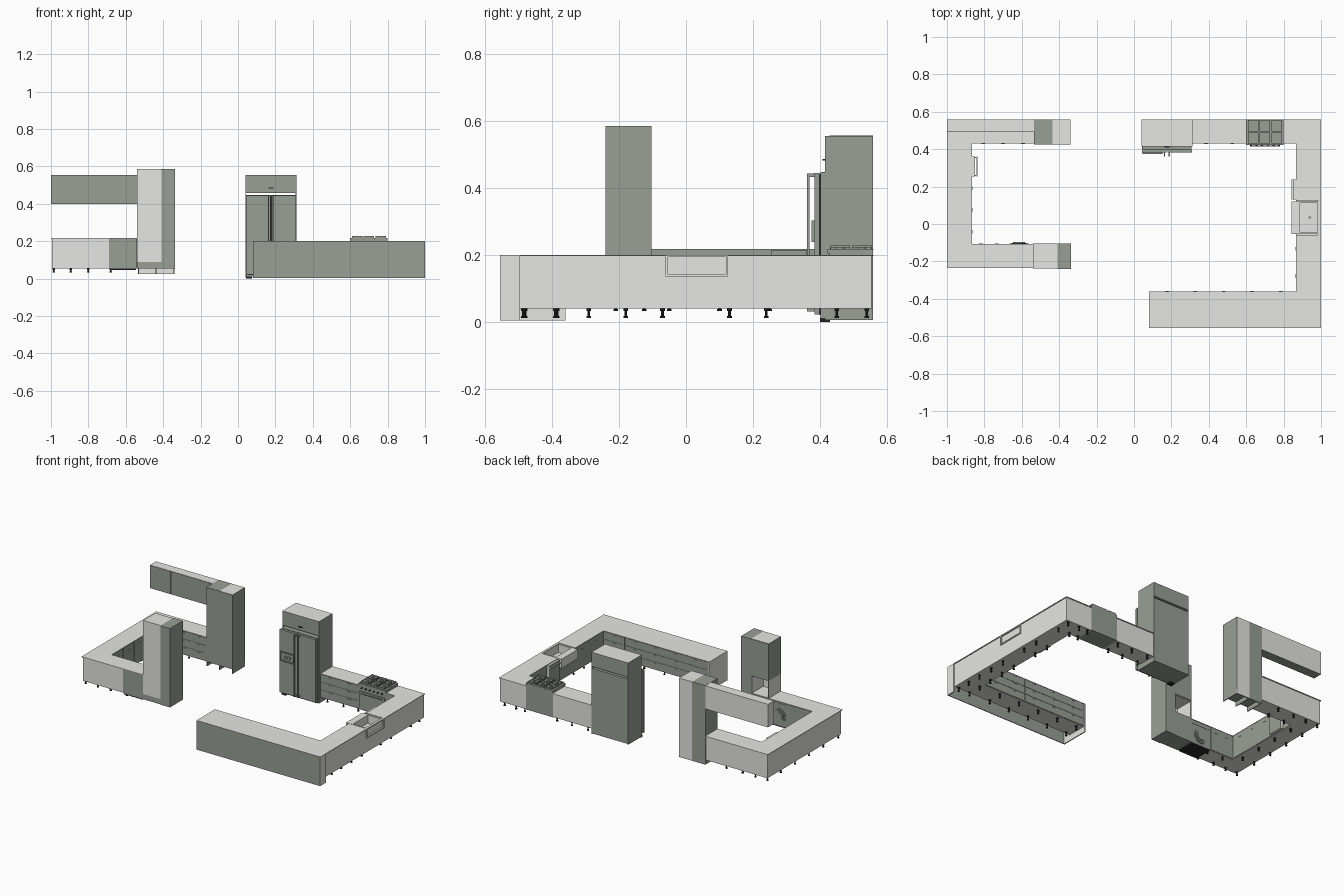
import bpy, bmesh
from mathutils import Vector

cube = bpy.data.objects.get("Cube")
if cube:
    bpy.data.objects.remove(cube)


def material(name, rgb):
    m = bpy.data.materials.new(name)
    m.use_nodes = True
    m.diffuse_color = (*rgb, 1)
    m.node_tree.nodes["Principled BSDF"].inputs["Base Color"].default_value = (*rgb, 1)
    return m


MATS = [material("pale_grey", (0.79, 0.79, 0.775)), material("sage_grey", (0.315, 0.345, 0.302)),
        material("near_black", (0.02, 0.02, 0.02))]
PALE, SAGE, BLACK = range(3)
DIRS = {"+x": Vector((1, 0, 0)), "-x": Vector((-1, 0, 0)), "+y": Vector((0, 1, 0)),
        "-y": Vector((0, -1, 0)), "+z": Vector((0, 0, 1)), "-z": Vector((0, 0, -1))}


def finish(name, bm, base, sides=""):
    """Sides lists the directions whose faces are sage instead of the base colour."""
    bm.normal_update()
    for f in bm.faces:
        f.material_index = SAGE if any(f.normal.dot(DIRS[s]) > 0.9 for s in sides.split()) else base
    me = bpy.data.meshes.new(name)
    bm.to_mesh(me)
    bm.free()
    for m in MATS:
        me.materials.append(m)
    ob = bpy.data.objects.new(name, me)
    bpy.context.collection.objects.link(ob)


def box(name, x, y, z, base=SAGE, sides=""):
    bm = bmesh.new()
    bmesh.ops.create_cube(bm, size=1)
    for v in bm.verts:
        for i, (a, b) in enumerate((x, y, z)):
            v.co[i] = a if v.co[i] < 0 else b
    finish(name, bm, base, sides)


def disc(name, at, r, h, base, axis="+z", n=20):
    bm = bmesh.new()
    bmesh.ops.create_cone(bm, cap_ends=True, segments=n, radius1=r, radius2=r, depth=h)
    bmesh.ops.rotate(bm, verts=bm.verts, matrix=DIRS["+z"].rotation_difference(DIRS[axis]).to_matrix())
    bmesh.ops.translate(bm, verts=bm.verts, vec=at)
    finish(name, bm, base)


def plate(name, facing, plane, span, z, thick):
    """Thin slab lying on a vertical plane and standing out toward its facing."""
    out = plane + thick * (1 if facing[0] == "+" else -1)
    depth = (min(plane, out), max(plane, out))
    x, y = (depth, span) if facing[1] == "x" else (span, depth)
    box(name, x, y, z, SAGE)


def fronts(name, facing, plane, span, z, columns, rows, handles=True):
    """Grid of door or drawer fronts, with slim handles where wanted."""
    w, h, gap = (span[1] - span[0]) / columns, (z[1] - z[0]) / rows, 0.0008
    for c in range(columns):
        for r in range(rows):
            a, b = span[0] + c * w, z[0] + r * h
            plate(name + "_front", facing, plane, (a + gap, a + w - gap), (b + gap, b + h - gap), 0.002)
            if handles:
                mid, top = a + w / 2, b + h * 0.8
                plate(name + "_handle", facing, plane, (mid - 0.01, mid + 0.01), (top, top + 0.002), 0.004)


def feet(name, points, z):
    for x, y in points:
        disc(name, (x, y, (z[0] + z[1]) / 2), 0.004, z[1] - z[0], BLACK, n=8)
        disc(name + "_pad", (x, y, z[0] + 0.003), 0.007, 0.006, BLACK, n=8)
        disc(name + "_collar", (x, y, z[1] - 0.004), 0.007, 0.008, BLACK, n=8)


# ---- Right kitchen: peninsula with floor-length front panel
low, top, slab, lip = 0.04, 0.2, 0.004, 0.006
under = top - slab
box("peninsula_cabinet", (0.09, 0.867), (-0.495, -0.362), (low, under), PALE, "+y -y")
box("peninsula_top", (0.08, 1), (-0.555, -0.36), (under, top), PALE, "-y +y")
box("peninsula_front_panel", (0.08, 1), (-0.555, -0.55), (0.004, under), PALE, "-y +y -z")
box("peninsula_left_end", (0.08, 0.087), (-0.55, -0.36), (0.004, under), PALE)
box("peninsula_right_end", (0.993, 1), (-0.55, -0.495), (0.004, under), PALE)
fronts("peninsula", "+y", -0.362, (0.1, 0.86), (low + 0.003, under), 5, 3)

# Side run with overhanging top, notched for the sink
for part, y in (("near", (-0.495, -0.06)), ("far", (0.125, 0.56))):
    body_end = y[1] if part == "near" else y[1] - lip
    box("side_run_" + part, (0.867, 1 - lip), (y[0], body_end), (low, under), PALE, "-x")
    box("side_top_" + part, (0.865, 1), y, (under, top), PALE, "-x")
box("sink_base", (0.867, 1 - lip), (-0.06, 0.125), (low, 0.135), PALE, "-x")
fronts("side_run", "-x", 0.867, (-0.35, -0.06), (low + 0.003, under), 2, 1)
fronts("sink_base", "-x", 0.867, (-0.06, 0.125), (low + 0.003, 0.132), 2, 1, False)
box("dishwasher_door", (0.85, 0.867), (0.132, 0.238), (low + 0.01, under), PALE, "-x")
box("dishwasher_handle", (0.842, 0.85), (0.132, 0.238), (0.175, 0.181), PALE, "-x")

# Apron sink with hollow basin, framed on the outer side
sx, sy, wall = (0.842, 0.99), (-0.054, 0.119), 0.008
box("sink_floor", sx, sy, (0.136, 0.143), PALE)
for a in (sx[0], 0.88, sx[1] - wall):
    box("sink_long_wall", (a, a + wall), sy, (0.143, top - 0.002), PALE)
for b in (sy[0], sy[1] - wall):
    box("sink_end_wall", sx, (b, b + wall), (0.143, top - 0.002), PALE)
box("sink_ledge", (0.85, 0.88), sy, (0.185, top - 0.002), PALE)
disc("sink_drain", (0.94, 0.035, 0.144), 0.008, 0.003, SAGE)
for b in ((-0.061, -0.054), (0.119, 0.126)):
    box("sink_frame", (0.985, 1), b, (0.135, top), PALE)
for z in ((0.135, 0.142), (0.193, top)):
    box("sink_frame_rail", (0.985, 1), (-0.061, 0.126), z, PALE)

# Back run with range
for x in ((0.312, 0.6), (0.8, 0.867)):
    box("back_run", x, (0.432, 0.56 - lip), (low, under), PALE, "-y")
    box("back_top", x, (0.43, 0.56), (under, top), PALE, "-y")
fronts("back_run", "-y", 0.432, (0.315, 0.595), (low + 0.003, under), 2, 3)
box("range_body", (0.6, 0.8), (0.428, 0.558), (low, top + 0.004), SAGE)
box("oven_door", (0.605, 0.795), (0.422, 0.428), (0.055, 0.165), SAGE)
box("oven_handle", (0.62, 0.78), (0.415, 0.42), (0.15, 0.155), SAGE)
for x in (0.62, 0.776):
    box("oven_handle_mount", (x, x + 0.004), (0.42, 0.423), (0.15, 0.155), SAGE)
box("cooktop", (0.6, 0.8), (0.422, 0.558), (top + 0.004, 0.218), SAGE)
for i in range(3):
    for y in (0.46, 0.525):
        x = 0.637 + i * 0.063
        disc("burner", (x, y, 0.221), 0.013, 0.006, SAGE)
        disc("burner_cap", (x, y, 0.226), 0.008, 0.004, SAGE)
        for d in (-0.028, 0.0255):
            box("grate_bar", (x + d, x + d + 0.0025), (y - 0.03, y + 0.03), (0.222, 0.228), SAGE)
        for d in (-0.03, 0.0275):
            box("grate_end", (x - 0.028, x + 0.028), (y + d, y + d + 0.0025), (0.218, 0.228), SAGE)
for i in range(6):
    disc("range_knob", (0.625 + i * 0.03, 0.42, 0.19), 0.005, 0.008, BLACK, "-y", 12)

# Refrigerator in its surround, with an open slot under the top cabinet
fx, fy = (0.04, 0.312), (0.415, 0.558)
for x in ((fx[0], fx[0] + 0.004), (fx[1] - 0.004, fx[1])):
    box("fridge_side_panel", x, fy, (0.005, 0.555), PALE, "+x -x +y -y -z")
inner = (fx[0] + 0.004, fx[1] - 0.004)
box("fridge_case", inner, (0.402, fy[1]), (0.01, 0.447), SAGE)
box("fridge_top_cabinet", inner, fy, (0.459, 0.555), PALE, "+y -y -z")
box("fridge_cabinet_handle", (0.162, 0.19), (0.408, 0.415), (0.481, 0.486), BLACK)
box("fridge_gasket", (0.05, 0.303), (0.398, 0.402), (0.02, 0.442), BLACK)
for x, hx in (((0.042, 0.174), 0.16), ((0.178, 0.31), 0.185)):
    box("fridge_door", x, (0.383, 0.399), (0.022, 0.445), SAGE)
    box("fridge_handle", (hx, hx + 0.007), (0.362, 0.369), (0.03, 0.443), SAGE)
    for z in (0.03, 0.433):
        box("fridge_handle_mount", (hx, hx + 0.007), (0.369, 0.384), (z, z + 0.01), SAGE)
for x in ((0.046, 0.052), (0.146, 0.152)):
    box("dispenser_frame", x, (0.375, 0.383), (0.238, 0.302), SAGE)
for z in ((0.238, 0.244), (0.296, 0.302)):
    box("dispenser_rail", (0.046, 0.152), (0.375, 0.383), z, SAGE)
for x in (0.088, 0.115):
    disc("dispenser_spout", (x, 0.379, 0.268), 0.01, 0.008, SAGE, "-y", 12)
box("fridge_foot", (0.042, 0.075), (0.4, 0.43), (0, 0.012), BLACK)

feet("right_foot", [(x, y) for x in (0.885, 0.97) for y in
     (-0.485, -0.39, -0.29, -0.18, -0.07, 0.13, 0.24, 0.45, 0.54)], (0.012, low))
feet("peninsula_foot", [(x, y) for x in (0.13, 0.28, 0.43, 0.58, 0.73) for y in (-0.48, -0.385)], (0.012, low))
feet("back_foot", [(x, y) for x in (0.35, 0.47, 0.58, 0.82) for y in (0.45, 0.54)], (0.012, low))

# ---- Left kitchen: U-shaped lower run with overhanging top
low, top = 0.055, 0.218
under = top - slab
box("left_side_run", (-1 + lip, -0.867), (-0.235 + lip, 0.56 - lip), (low, under), PALE, "+x")
box("left_side_top", (-1, -0.865), (-0.235, 0.56), (under, top), PALE, "+x")
box("left_back_run", (-0.867, -0.535), (0.432, 0.56 - lip), (low, under), PALE, "-y")
box("left_back_top", (-0.865, -0.535), (0.43, 0.56), (under, top), PALE, "-y")
box("left_front_run", (-0.867, -0.69), (-0.235 + lip, -0.109), (low, under), PALE, "+y")
box("left_front_top", (-0.865, -0.54), (-0.235, -0.107), (under, top), PALE, "+y")
fronts("left_side", "+x", -0.867, (-0.1, 0.25), (low + 0.003, under), 3, 1)
fronts("left_back", "-y", 0.432, (-0.86, -0.54), (low + 0.003, under), 3, 3)
fronts("left_front", "+y", -0.109, (-0.86, -0.692), (low + 0.003, under), 2, 1)
box("side_oven_door", (-0.867, -0.85), (0.255, 0.36), (low + 0.005, under), PALE, "+x")
box("side_oven_handle", (-0.842, -0.836), (0.255, 0.36), (0.185, 0.191), PALE)
for y in (0.257, 0.353):
    box("side_oven_mount", (-0.85, -0.842), (y, y + 0.005), (0.185, 0.191), PALE)

# Washer with round door and dark underside
box("washer_body", (-0.69, -0.542), (-0.234, -0.109), (low, under), SAGE)
box("washer_underside", (-0.685, -0.545), (-0.23, -0.112), (0.047, low), BLACK)
box("washer_controls", (-0.68, -0.55), (-0.109, -0.107), (0.188, 0.206), SAGE)
for radius, out in ((0.05, 0.004), (0.041, 0.008), (0.031, 0.012)):
    disc("washer_door_ring", (-0.615, -0.109 + out / 2, 0.122), radius, out, SAGE, "+y", 32)

# Front tall units: one with an open niche, one narrow
tx, ty = (-0.54, -0.41), (-0.237, -0.107)
box("niche_unit_plinth", tx, ty, (0.055, 0.09), SAGE)
box("niche_unit_lower", tx, ty, (0.09, 0.22), PALE, "+y")
box("niche_unit_upper", tx, ty, (0.335, 0.585), PALE, "+y -x")
box("niche_back", tx, (ty[0], ty[0] + 0.008), (0.22, 0.335), PALE)
for x in (tx[0], tx[1] - 0.005):
    box("niche_side", (x, x + 0.005), (ty[0] + 0.008, ty[1]), (0.22, 0.335), PALE, "+y")
fronts("niche_unit", "+y", ty[1], tx, (0.34, 0.583), 1, 1, False)
box("narrow_tall_unit", (-0.41, -0.338), (-0.24, -0.103), (0.055, 0.585), SAGE)

# Back tall units and wall cabinets
box("back_tall_sage", (-0.535, -0.437), (0.428, 0.558), (0.055, 0.556), SAGE)
box("back_tall_pale", (-0.437, -0.34), (0.428, 0.558), (0.055, 0.556), PALE, "+x -y -z")
box("back_tall_plinth_sage", (-0.535, -0.437), (0.55, 0.558), (0.025, 0.055), PALE, "+y")
box("back_tall_plinth_pale", (-0.437, -0.34), (0.55, 0.558), (0.025, 0.055), PALE)
for x in (-0.535, -0.441, -0.345):
    box("back_tall_side_foot", (x, x + 0.005), (0.428, 0.55), (0.025, 0.055), SAGE)
fronts("back_tall", "-y", 0.428, (-0.535, -0.34), (0.057, 0.555), 1, 1, False)
box("wall_cabinets", (-1, -0.535), (0.494, 0.558), (0.4, 0.555), PALE, "-y -z")
fronts("wall_cabinet", "-y", 0.494, (-1, -0.535), (0.401, 0.554), 3, 1, False)

feet("left_side_foot", [(x, y) for x in (-0.985, -0.895) for y in (-0.21, -0.05, 0.1, 0.25, 0.4, 0.54)], (0.032, low))
feet("left_run_foot", [(x, y) for x in (-0.8, -0.68) for y in (-0.21, -0.125, 0.45, 0.54)], (0.032, low))
